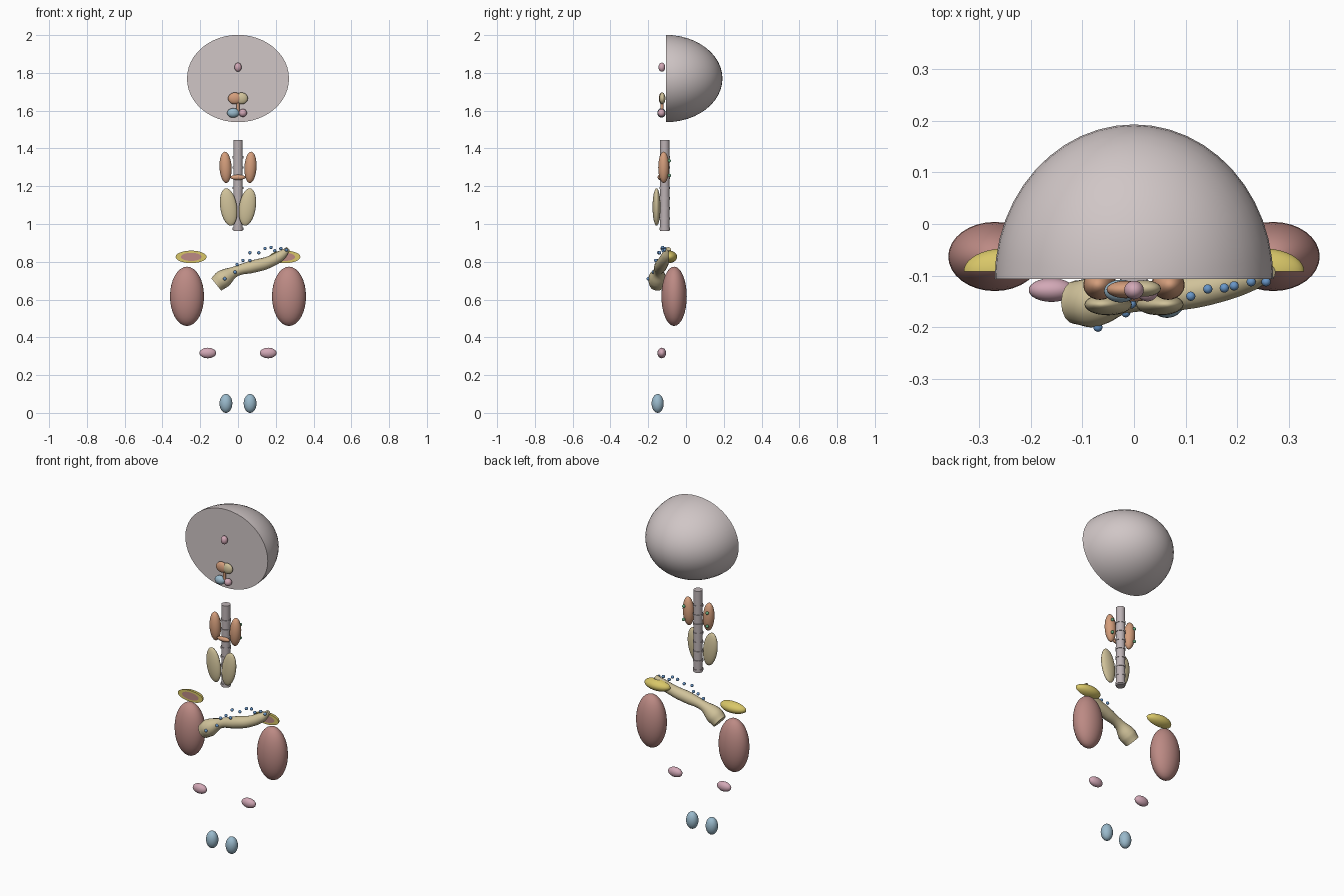
import bpy, bmesh, math
from mathutils import Vector, Matrix

old = bpy.data.objects.get("Cube")
if old:
    bpy.data.objects.remove(old, do_unlink=True)


def material(name, *rgb):
    lin = [(c / 255 / 12.92 if c < 11 else ((c / 255 + 0.055) / 1.055) ** 2.4) for c in rgb]
    m = bpy.data.materials.new(name)
    m.use_nodes = True
    m.diffuse_color = (*lin, 1)
    m.node_tree.nodes["Principled BSDF"].inputs["Base Color"].default_value = (*lin, 1)
    return m


GREY = material("warm grey", 208, 198, 198)
TUBE = material("tube grey", 188, 178, 180)
ORANGE = material("terracotta", 212, 158, 124)
BEIGE = material("beige", 208, 194, 154)
BLUE = material("pale blue", 154, 186, 204)
PINK = material("dusty pink", 210, 168, 182)
RED = material("brick rose", 188, 138, 132)
YELLOW = material("mustard", 216, 198, 104)
GREEN = material("green", 104, 172, 128)
DOT = material("mid blue", 104, 150, 200)


def finish(name, mesh, *mats):
    obj = bpy.data.objects.new(name, mesh)
    bpy.context.scene.collection.objects.link(obj)
    for m in mats:
        mesh.materials.append(m)
    bpy.ops.object.select_all(action='DESELECT')
    obj.select_set(True)
    bpy.context.view_layer.objects.active = obj
    bpy.ops.object.shade_smooth_by_angle(angle=math.radians(40))
    return obj


def from_bmesh(name, bm, *mats):
    bmesh.ops.recalc_face_normals(bm, faces=bm.faces)
    mesh = bpy.data.meshes.new(name)
    bm.to_mesh(mesh)
    bm.free()
    return finish(name, mesh, *mats)


def ellipsoid(name, centre, radii, mat, tilt=0, seg=32):
    bm = bmesh.new()
    bmesh.ops.create_uvsphere(bm, u_segments=seg, v_segments=seg // 2, radius=1)
    bm.transform(Matrix.Translation(centre) @ Matrix.Rotation(tilt, 4, 'Y')
                 @ Matrix.Diagonal((*radii, 1)))
    return from_bmesh(name, bm, mat)


def half_ellipsoid(name, centre, radii, mats, inset=0):
    """Rear half of an ellipsoid with a flat front, optionally with an inset core."""
    bm = bmesh.new()
    bmesh.ops.create_uvsphere(bm, u_segments=48, v_segments=24, radius=1)
    bmesh.ops.bisect_plane(bm, geom=bm.verts[:] + bm.edges[:] + bm.faces[:], dist=1e-4,
                           plane_co=(0, 0, 0), plane_no=(0, 1, 0), clear_inner=True)
    rim = [e for e in bm.edges if e.is_boundary]
    cap = bmesh.ops.contextual_create(bm, geom=rim)["faces"]
    if inset:
        bmesh.ops.inset_region(bm, faces=cap, thickness=inset, use_boundary=True)
        for f in cap:
            f.material_index = 1
    bm.transform(Matrix.Translation(centre) @ Matrix.Diagonal((*radii, 1)))
    return from_bmesh(name, bm, *mats)


def cylinder(name, bottom, top, r, mat):
    a, b = Vector(bottom), Vector(top)
    bm = bmesh.new()
    bmesh.ops.create_cone(bm, cap_ends=True, segments=32, radius1=r, radius2=r,
                          depth=(b - a).length)
    bm.transform(Matrix.Translation((a + b) / 2)
                 @ (b - a).to_track_quat('Z', 'Y').to_matrix().to_4x4())
    return from_bmesh(name, bm, mat)


def tapered_tube(name, points, mat):
    """Smooth capped tube through (x, y, z, radius) points."""
    curve = bpy.data.curves.new(name, 'CURVE')
    curve.dimensions = '3D'
    curve.bevel_depth = 1
    curve.bevel_resolution = 6
    curve.use_fill_caps = True
    sp = curve.splines.new('BEZIER')
    sp.bezier_points.add(len(points) - 1)
    for bp, (x, y, z, r) in zip(sp.bezier_points, points):
        bp.co, bp.radius = (x, y, z), r
        bp.handle_left_type = bp.handle_right_type = 'AUTO'
    sp.radius_interpolation = 'BSPLINE' if len(points) < 4 else 'CARDINAL'
    temp = bpy.data.objects.new(name + "_path", curve)
    bpy.context.scene.collection.objects.link(temp)
    bpy.context.view_layer.update()
    graph = bpy.context.evaluated_depsgraph_get()
    mesh = bpy.data.meshes.new_from_object(temp.evaluated_get(graph))
    bpy.data.objects.remove(temp, do_unlink=True)
    mesh.materials.clear()
    return finish(name, mesh, mat)


# Head section and the small glands on its flat face
half_ellipsoid("brain_half", (0, -0.107, 1.77), (0.27, 0.3, 0.231), [GREY])
ellipsoid("pineal_gland", (0, -0.128, 1.83), (0.019, 0.018, 0.024), PINK)
ellipsoid("hypothalamus_front", (-0.016, -0.127, 1.665), (0.037, 0.017, 0.031), ORANGE)
ellipsoid("hypothalamus_side", (0.018, -0.125, 1.665), (0.034, 0.016, 0.031), BEIGE)
cylinder("pituitary_stalk", (0, -0.127, 1.59), (0, -0.127, 1.65), 0.008, ORANGE)
ellipsoid("pituitary_large_lobe", (-0.026, -0.13, 1.588), (0.032, 0.022, 0.025), BLUE)
ellipsoid("pituitary_small_lobe", (0.026, -0.13, 1.588), (0.021, 0.02, 0.021), PINK)

# Windpipe with evenly spaced rings
cylinder("windpipe", (0, -0.113, 0.962), (0, -0.113, 1.445), 0.025, TUBE)
for i in range(8):
    z = 0.975 + i * 0.054
    cylinder(f"windpipe_ring_{i + 1}", (0, -0.113, z - 0.006), (0, -0.113, z + 0.006), 0.028, TUBE)

# Bridge across the windpipe
ellipsoid("thyroid_bridge", (0, -0.136, 1.247), (0.04, 0.014, 0.014), ORANGE)

# Paired organs
for side, s in (("left", 1), ("right", -1)):
    ellipsoid(f"{side}_thyroid_lobe", (s * 0.066, -0.118, 1.3), (0.032, 0.029, 0.083), ORANGE, s * 0.05)
    for level, z in (("upper", 1.335), ("lower", 1.257)):
        ellipsoid(f"{side}_{level}_parathyroid", (s * 0.077, -0.088, z), (0.009, 0.009, 0.009), GREEN, seg=16)
    ellipsoid(f"{side}_thymus_lobe", (s * 0.05, -0.156, 1.09), (0.044, 0.021, 0.1), BEIGE, s * 0.15)
    half_ellipsoid(f"{side}_adrenal_gland", (s * 0.248, -0.092, 0.826), (0.082, 0.045, 0.033),
                   [YELLOW, RED], 0.34)
    ellipsoid(f"{side}_kidney", (s * 0.27, -0.063, 0.617), (0.09, 0.067, 0.157), RED)
    ellipsoid(f"{side}_ovary", (s * 0.16, -0.128, 0.317), (0.044, 0.023, 0.028), PINK)
    ellipsoid(f"{side}_testis", (s * 0.064, -0.15, 0.05), (0.034, 0.032, 0.05), BLUE)

# Pancreas, widest at the head and thin at the tail
tapered_tube("pancreas", [
    (-0.115, -0.152, 0.68, 0.042), (-0.075, -0.152, 0.712, 0.047),
    (-0.015, -0.145, 0.748, 0.028), (0.08, -0.135, 0.775, 0.033),
    (0.16, -0.122, 0.797, 0.031), (0.23, -0.102, 0.835, 0.026),
    (0.265, -0.092, 0.868, 0.013)], BEIGE)

# Islet beads scattered over the pancreas
beads = [(-0.07, -0.2, 0.71), (-0.016, -0.172, 0.745), (-0.005, -0.155, 0.785),
         (0.026, -0.15, 0.807), (0.063, -0.16, 0.807), (0.063, -0.145, 0.848),
         (0.11, -0.14, 0.848), (0.143, -0.126, 0.87), (0.175, -0.124, 0.876),
         (0.194, -0.12, 0.858), (0.227, -0.112, 0.87), (0.256, -0.112, 0.863)]
for i, p in enumerate(beads):
    ellipsoid(f"islet_bead_{i + 1}", p, (0.009, 0.009, 0.009), DOT, seg=16)
